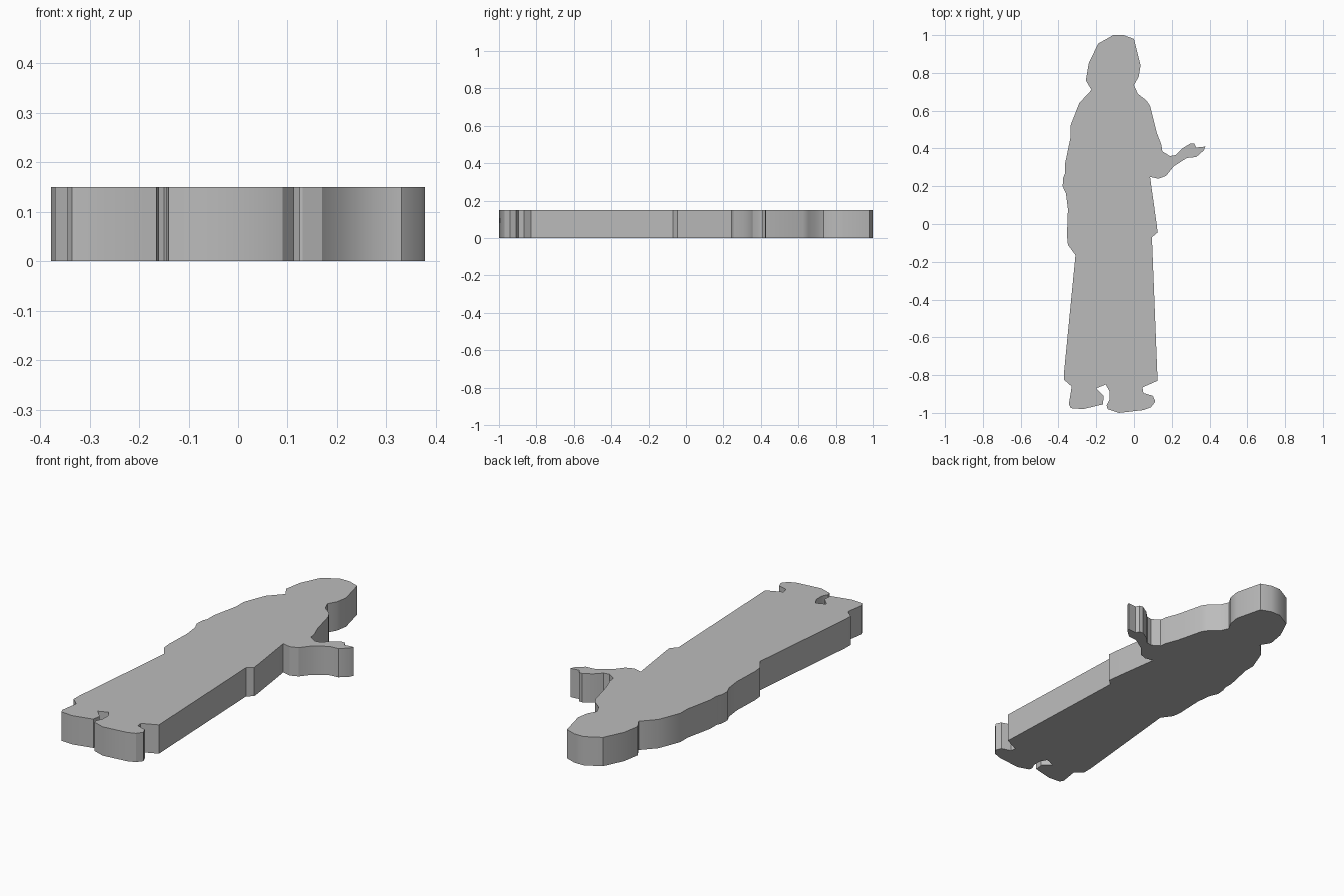
import bpy
import bmesh
import math

THICKNESS = 0.15
UNIT = 0.01  # outline points are given in hundredths

default_cube = bpy.data.objects.get("Cube")
if default_cube:
    bpy.data.objects.remove(default_cube, do_unlink=True)


def make_material(name, colour):
    material = bpy.data.materials.new(name)
    material.use_nodes = True
    material.diffuse_color = colour
    shader = next(n for n in material.node_tree.nodes if n.type == "BSDF_PRINCIPLED")
    shader.inputs["Base Color"].default_value = colour
    return material


def make_slab(name, outline, height, material):
    """Extrude a closed outline from the ground up to the given height."""
    bm = bmesh.new()
    base = bm.faces.new([bm.verts.new((x * UNIT, y * UNIT, 0)) for x, y in outline])
    raised = bmesh.ops.extrude_face_region(bm, geom=[base], use_keep_orig=True)
    top_verts = [g for g in raised["geom"] if isinstance(g, bmesh.types.BMVert)]
    bmesh.ops.translate(bm, verts=top_verts, vec=(0, 0, height))
    bmesh.ops.recalc_face_normals(bm, faces=bm.faces[:])
    mesh = bpy.data.meshes.new(name)
    bm.to_mesh(mesh)
    bm.free()
    mesh.materials.append(material)
    slab = bpy.data.objects.new(name, mesh)
    bpy.context.collection.objects.link(slab)
    return slab


# Outline runs, clockwise from the crown of the head
head_left = [(-11, 100), (-5.5, 100), (0, 98), (3.5, 84), (2.5, 78), (0, 73.5)]
shoulder_left = [(2, 69), (6.5, 65.5), (8.5, 62.5), (12, 48.5), (14.5, 42), (15, 38.5)]
hand_left = [(19, 36), (22, 36.5), (25.5, 40), (30, 42.7), (32, 42.5), (33, 40.5),
             (37.8, 41), (37, 39), (33, 35.5), (28, 35)]
sleeve_left = [(21, 30.5), (17, 25.5), (13, 24), (8.5, 25)]
robe_left = [(12, 0), (12.5, -4.5), (9.5, -7), (12.5, -83), (4.5, -86.5)]
foot_left = [(5, -89.5), (10, -91), (11.3, -94), (9, -97), (5, -98.5), (-8, -100),
             (-14, -98), (-14.5, -96), (-13, -93), (-13, -88.5), (-15, -85)]
foot_right = [(-20, -87), (-16, -91), (-16.5, -95.5), (-27, -98), (-33.5, -97.5),
              (-34.5, -95.5), (-33, -86)]
robe_right = [(-37, -82.5), (-37, -78), (-31, -16.5), (-35, -11), (-35.5, -6)]
sleeve_right = [(-35, 8), (-36, 16), (-37.8, 20), (-37.5, 24.5), (-36.5, 27), (-36.5, 32)]
shoulder_right = [(-33.5, 46.5), (-33.5, 52.5), (-29, 64), (-22.5, 71)]
head_right = [(-25.5, 76), (-24, 85), (-19, 95.5)]

figure_outline = (head_left + shoulder_left + hand_left + sleeve_left + robe_left
                  + foot_left + foot_right + robe_right + sleeve_right
                  + shoulder_right + head_right)

# Robed figure cut from one thick sheet
grey = make_material("plain_grey", (0.5, 0.5, 0.5, 1))
figure = make_slab("robed_figure_cutout", figure_outline, THICKNESS, grey)

# Smooth the gentle bends, keep the rims and corners crisp
bpy.ops.object.select_all(action="DESELECT")
figure.select_set(True)
bpy.context.view_layer.objects.active = figure
bpy.ops.object.shade_smooth_by_angle(angle=math.radians(30))
